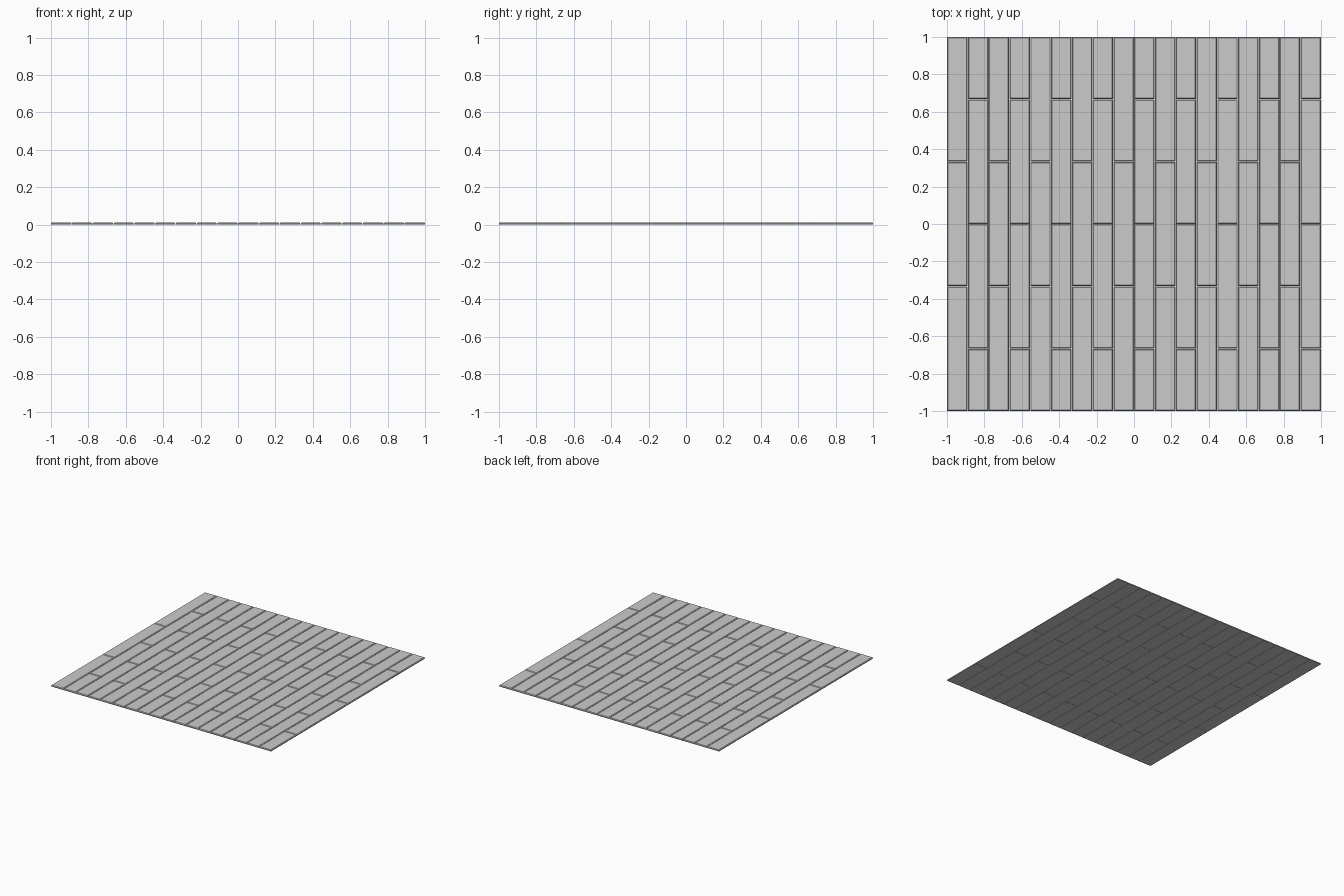
import bpy, bmesh

if "Cube" in bpy.data.objects:
    bpy.data.objects.remove(bpy.data.objects["Cube"])

COLS = 18          # plank columns across x
W = 2 / COLS       # column width
L = 2 / 3          # full plank length
T = 0.011          # plank thickness
C = 0.005          # chamfer on the upper edges
GAP = 0.001        # half of the open joint between planks


def add_plank(bm, x0, x1, y0, y1):
    # closed plank: flat bottom, short wall, chamfer up to the top face
    def ring(inset, z):
        a, b, c, d = x0 + inset, x1 - inset, y0 + inset, y1 - inset
        return [bm.verts.new(p) for p in
                ((a, c, z), (b, c, z), (b, d, z), (a, d, z))]
    rings = [ring(0, 0), ring(0, T - C), ring(C, T)]
    bm.faces.new(rings[0][::-1])
    bm.faces.new(rings[-1])
    for lo, hi in zip(rings, rings[1:]):
        for i in range(4):
            j = (i + 1) % 4
            bm.faces.new((lo[i], lo[j], hi[j], hi[i]))


def inner(v, sign):
    # open the joint between planks but keep the outer border at +-1
    return v if abs(abs(v) - 1) < 1e-5 else v + sign * GAP


# staggered floor: odd columns are shifted by half a plank
bm = bmesh.new()
for col in range(COLS):
    x0, x1 = -1 + col * W, -1 + (col + 1) * W
    cuts = [-1, -L / 2, L / 2, 1] if col % 2 == 0 else [-1, -L, 0, L, 1]
    for y0, y1 in zip(cuts, cuts[1:]):
        add_plank(bm, inner(x0, 1), inner(x1, -1), inner(y0, 1), inner(y1, -1))

mesh = bpy.data.meshes.new("floor_planks")
bm.to_mesh(mesh)
bm.free()
bpy.context.collection.objects.link(bpy.data.objects.new("floor_planks", mesh))
